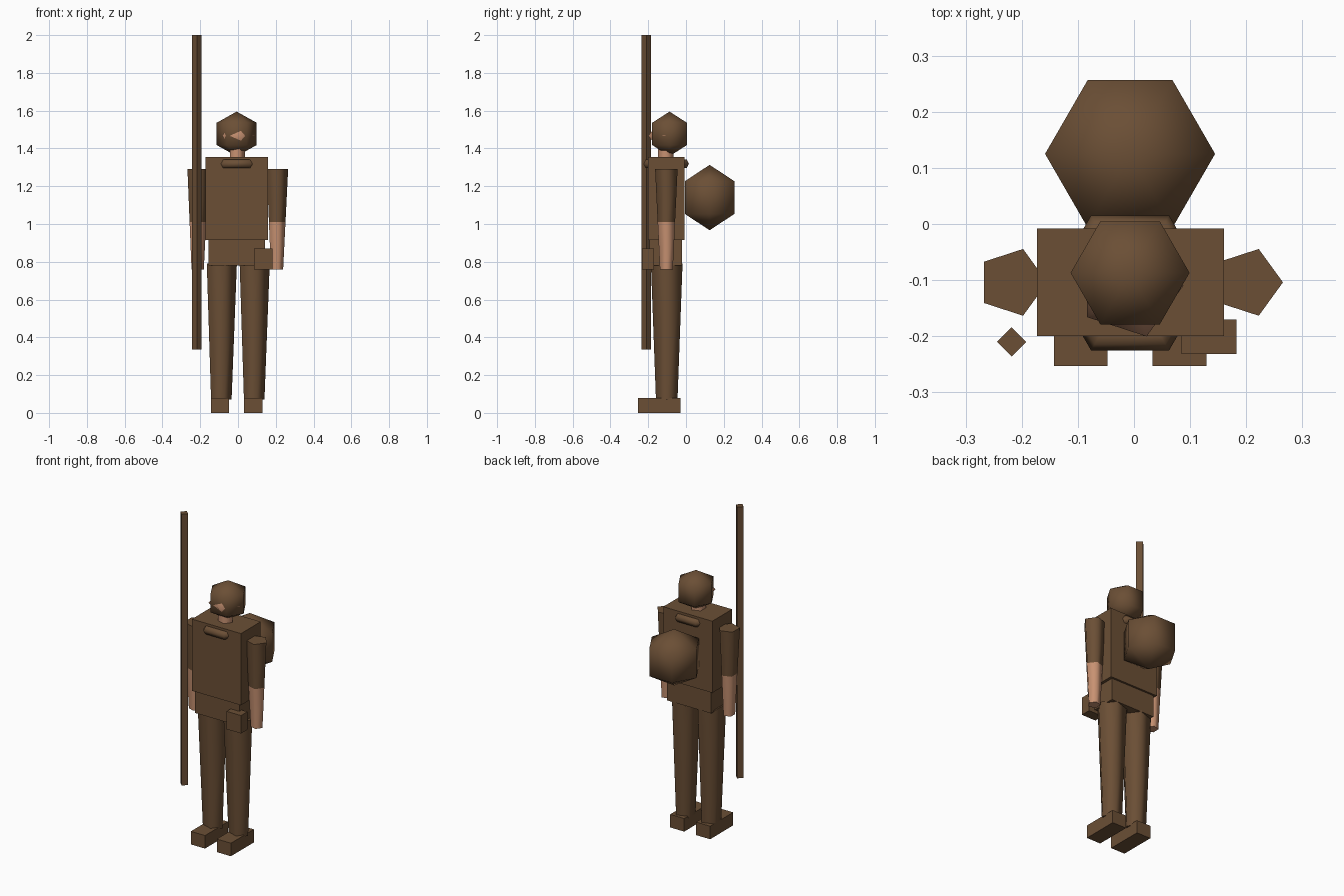
import bpy, bmesh
from math import cos, sin, tau, radians

if "Cube" in bpy.data.objects:
    bpy.data.objects.remove(bpy.data.objects["Cube"], do_unlink=True)


def material(name, color):
    m = bpy.data.materials.new(name)
    m.use_nodes = True
    m.diffuse_color = color
    m.node_tree.nodes["Principled BSDF"].inputs["Base Color"].default_value = color
    return m


brown = material("brown cloth", (0.147, 0.078, 0.036, 1))
skin = material("skin", (0.578, 0.287, 0.168, 1))
MID = -0.007  # body centre line in x


def finish(obj, mat):
    obj.data.materials.clear()
    obj.data.materials.append(mat)
    bpy.ops.object.select_all(action="DESELECT")
    obj.select_set(True)
    bpy.context.view_layer.objects.active = obj
    bpy.ops.object.shade_smooth_by_angle(angle=radians(80))
    return obj


def add_mesh(name, bm, mat):
    bmesh.ops.recalc_face_normals(bm, faces=bm.faces)
    mesh = bpy.data.meshes.new(name)
    bm.to_mesh(mesh)
    bm.free()
    obj = bpy.data.objects.new(name, mesh)
    bpy.context.collection.objects.link(obj)
    return finish(obj, mat)


def box(name, low, high, mat=brown):
    bm = bmesh.new()
    bmesh.ops.create_cube(bm, size=1)
    for v in bm.verts:
        v.co = [(a + b) / 2 + c * (b - a) for a, b, c in zip(low, high, v.co)]
    return add_mesh(name, bm, mat)


def turned(name, x, y, profile, sides, mat=brown):
    """Few-sided solid from (height, radius) pairs, first corner towards +x."""
    bm = bmesh.new()
    rings = []
    for z, r in profile:
        count = sides if r else 1
        rings.append([bm.verts.new((x + r * cos(tau * i / sides),
                                    y + r * sin(tau * i / sides), z))
                      for i in range(count)])
    for a, b in zip(rings, rings[1:]):
        for i in range(sides):
            j = (i + 1) % sides
            corners = [a[i % len(a)], a[j % len(a)], b[j % len(b)], b[i % len(b)]]
            bm.faces.new(list(dict.fromkeys(corners)))
    for ring in (rings[0], rings[-1]):
        if len(ring) > 1:
            bm.faces.new(ring)
    return add_mesh(name, bm, mat)


def faceted_ball(name, x, y, z, width, height, mat=brown):
    """Six-sided ball with two rings and pointed poles."""
    half = height / 2
    profile = [(z - height, 0), (z - half, width), (z + half, width), (z + height, 0)]
    return turned(name, x, y, profile, 6, mat)


# Trunk
box("torso", (-0.173, -0.2, 0.915), (0.16, -0.008, 1.355))
box("hips", (-0.157, -0.192, 0.78), (0.143, -0.02, 0.915))
box("belt_pouch", (0.085, -0.232, 0.76), (0.183, -0.17, 0.87))

# Limbs
for side, s in (("left", 1), ("right", -1)):
    arm_x, leg_x, foot_x = MID + s * 0.21, MID + s * 0.087, MID + s * 0.088
    turned(side + "_sleeve", arm_x, -0.104, [(1.01, 0.0485), (1.29, 0.0625)], 5)
    turned(side + "_forearm", arm_x, -0.104, [(0.76, 0.036), (1.01, 0.0485)], 5, skin)
    turned(side + "_leg", leg_x, -0.102, [(0.07, 0.06), (0.79, 0.088)], 5)
    box(side + "_foot", (foot_x - 0.048, -0.253, 0), (foot_x + 0.048, -0.03, 0.08))

# Head, with the face just showing through the hood
turned("neck", MID, -0.107, [(1.33, 0.044), (1.43, 0.044)], 5, skin)
turned("face", MID, -0.11, [(1.357, 0), (1.467, 0.095), (1.577, 0)], 5, skin)
faceted_ball("hood", MID, -0.087, 1.477, 0.106, 0.118)

# Collar ring around the neck
bpy.ops.mesh.primitive_torus_add(location=(MID, -0.105, 1.318), major_segments=6,
                                 minor_segments=6, major_radius=0.113,
                                 minor_radius=0.026)
collar = bpy.context.object
collar.name = "collar"
finish(collar, brown)

# Gear
faceted_ball("back_bundle", MID, 0.125, 1.14, 0.1515, 0.173)
turned("staff", -0.218, -0.21, [(0.335, 0.026), (2.0, 0.026)], 4)
